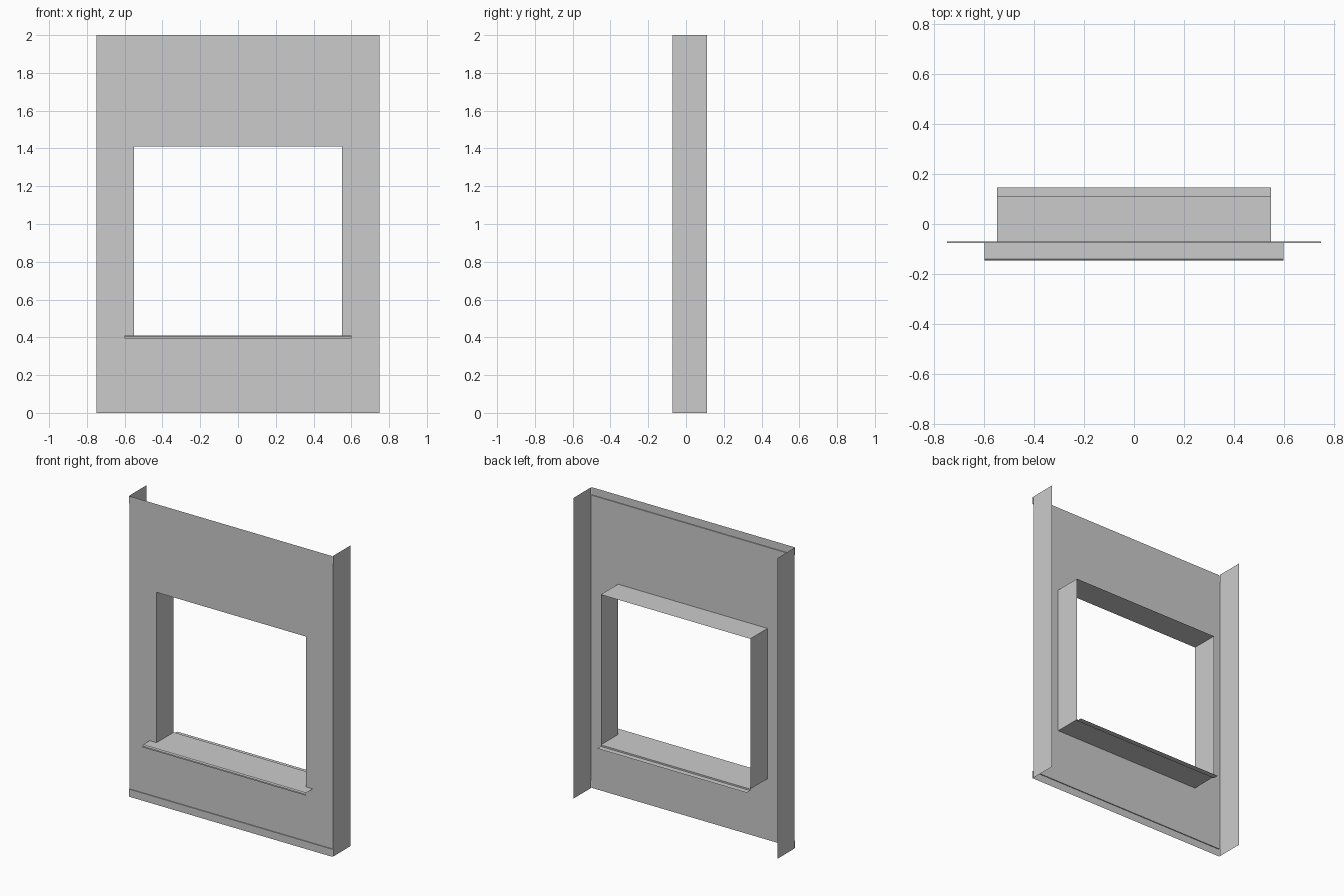
import bpy, bmesh

if "Cube" in bpy.data.objects:
    bpy.data.objects.remove(bpy.data.objects["Cube"])

W = 0.75            # half width of panel
OW = 0.55           # half width of opening
Z0, Z1 = 0.41, 1.41  # opening bottom and top
YF, YB = -0.071, 0.11  # panel plane and back edge of folds


def finish(name, bm):
    bmesh.ops.remove_doubles(bm, verts=bm.verts, dist=1e-5)
    me = bpy.data.meshes.new(name)
    bm.to_mesh(me)
    bm.free()
    ob = bpy.data.objects.new(name, me)
    bpy.context.collection.objects.link(ob)
    return ob


def folded_sheet(name, profile, half):
    """Sweep a (y, z) profile along x from -half to half."""
    bm = bmesh.new()
    rows = [[bm.verts.new((x, y, z)) for x in (-half, half)] for y, z in profile]
    for a, b in zip(rows, rows[1:]):
        bm.faces.new((a[0], a[1], b[1], b[0]))
    return finish(name, bm)


def side_sheet(name, x, z0, z1, flip=False):
    """Upright sheet running front to back at a given x."""
    bm = bmesh.new()
    pts = [(x, YF, z0), (x, YB, z0), (x, YB, z1), (x, YF, z1)]
    if flip:
        pts.reverse()
    bm.faces.new([bm.verts.new(p) for p in pts])
    return finish(name, bm)


# Front panel with the window opening left out
xs = (-W, -OW, OW, W)
zs = (0.05, Z0, Z1, 1.95)
bm = bmesh.new()
for i in range(3):
    for j in range(3):
        if (i, j) == (1, 1):
            continue
        c = [(xs[i], zs[j]), (xs[i + 1], zs[j]),
             (xs[i + 1], zs[j + 1]), (xs[i], zs[j + 1])]
        bm.faces.new([bm.verts.new((x, YF, z)) for x, z in c])
bmesh.ops.remove_doubles(bm, verts=bm.verts, dist=1e-5)
bmesh.ops.dissolve_limit(bm, angle_limit=0.01, verts=bm.verts, edges=bm.edges)
finish("front_panel", bm)

# Stepped lap strips along the top and bottom edges
folded_sheet("top_lap", [(YF, 1.95), (-0.077, 1.95), (-0.077, 2.0)], W)
folded_sheet("bottom_lap", [(-0.077, 0.0), (-0.077, 0.05), (YF, 0.05)], W)

# Side flanges and window reveals
for side, s in (("left", -1), ("right", 1)):
    side_sheet(side + "_flange", s * W, 0.0, 2.0, s < 0)
    side_sheet(side + "_reveal", s * OW, Z0, Z1, s < 0)
folded_sheet("head_reveal", [(YF, Z1), (YB, Z1)], OW)

# Sill: inner part with a dropped back lip, outer part with a hooked nose
folded_sheet("inner_sill", [(YF, Z0), (YB, Z0), (YB, 0.40), (0.147, 0.40)], OW)
folded_sheet("outer_sill", [(-0.138, 0.395), (-0.147, 0.395), (-0.147, 0.404),
                            (-0.14, Z0), (YF, Z0)], 0.6)
